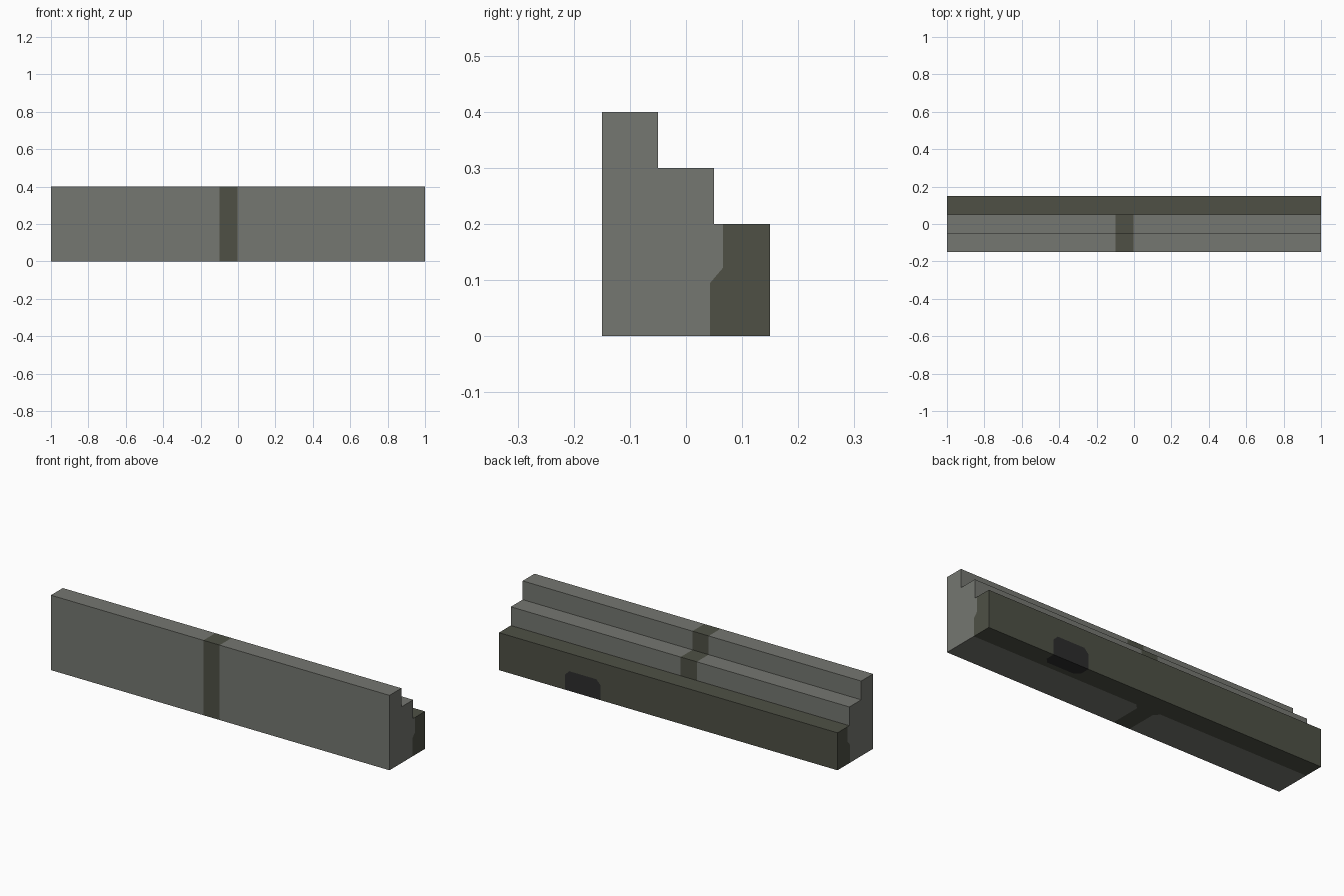
import bpy, bmesh
from mathutils import Vector

if "Cube" in bpy.data.objects:
    bpy.data.objects.remove(bpy.data.objects["Cube"], do_unlink=True)


def material(name, rgb):
    m = bpy.data.materials.new(name)
    m.use_nodes = True
    m.diffuse_color = (*rgb, 1)
    bsdf = m.node_tree.nodes["Principled BSDF"]
    bsdf.inputs["Base Color"].default_value = (*rgb, 1)
    bsdf.inputs["Roughness"].default_value = 0.9
    return m


GREY, OLIVE, DARK = 0, 1, 2
materials = [material("stone grey", (0.178, 0.184, 0.164)),
             material("moss olive", (0.077, 0.081, 0.060)),
             material("drain black", (0.026, 0.026, 0.026))]

STRIPE_X, STRIPE_HALF = -0.051, 0.048      # band across the steps
BAND_Y, FLARE = 0.043, 0.025               # olive strip along the underside
PATCH_X, PATCH_HALF = 0.505, 0.105         # dark opening at the back
PATCH_TOP, PATCH_DEPTH, CORNER = 0.105, 0.075, 0.025
END_LOW, END_HIGH, END_SHIFT = 0.095, 0.122, 0.023

# Stepped profile (y, z), swept along x
profile = [(-0.15, 0), (0.15, 0), (0.15, 0.2), (0.05, 0.2),
           (0.05, 0.3), (-0.05, 0.3), (-0.05, 0.4), (-0.15, 0.4)]
bm = bmesh.new()
end = bm.faces.new([bm.verts.new((-1, y, z)) for y, z in profile])
swept = bmesh.ops.extrude_face_region(bm, geom=[end], use_keep_orig=True)
new_verts = [g for g in swept["geom"] if isinstance(g, bmesh.types.BMVert)]
bmesh.ops.translate(bm, verts=new_verts, vec=(2, 0, 0))
bmesh.ops.recalc_face_normals(bm, faces=bm.faces[:])


def is_end(f):
    return abs(f.normal.x) > 0.9


def is_back(f):
    return f.normal.y > 0.9 and f.calc_center_median().y > 0.1


def is_under(f):
    return f.normal.z < -0.9


def cut(where, point, normal):
    faces = [f for f in bm.faces if where(f)]
    edges = {e for f in faces for e in f.edges}
    verts = {v for f in faces for v in f.verts}
    bmesh.ops.bisect_plane(bm, geom=[*faces, *edges, *verts], dist=1e-5,
                           plane_co=Vector(point), plane_no=Vector(normal).normalized())


# Colour boundaries on the long sides
for side in (-1, 1):
    cut(lambda f: not is_end(f), (STRIPE_X + side * STRIPE_HALF, 0, 0), (1, 0, 0))
    cut(lambda f: is_back(f) or is_under(f), (PATCH_X + side * PATCH_HALF, 0, 0), (1, 0, 0))
    cut(is_back, (PATCH_X + side * (PATCH_HALF - CORNER), 0, PATCH_TOP), (side, 0, 1))
    cut(is_under, (PATCH_X + side * (PATCH_HALF - CORNER), 0.15 - PATCH_DEPTH, 0), (side, -1, 0))
    cut(is_under, (STRIPE_X + side * (STRIPE_HALF + FLARE), BAND_Y, 0), (side, -1, 0))
cut(is_back, (0, 0, PATCH_TOP), (0, 0, 1))
cut(is_under, (0, 0.15 - PATCH_DEPTH, 0), (0, 1, 0))
cut(is_under, (0, BAND_Y, 0), (0, 1, 0))

# Colour boundaries on both ends
for z in (END_LOW, END_HIGH):
    cut(is_end, (0, 0, z), (0, 0, 1))
for y in (BAND_Y, BAND_Y + END_SHIFT):
    cut(is_end, (0, y, 0), (0, 1, 0))
cut(is_end, (0, BAND_Y, END_LOW), (0, END_HIGH - END_LOW, -END_SHIFT))
cut(is_end, (0, 0, 0.2), (0, 0, 1))


def in_patch(x, d, reach):
    dx = abs(x - PATCH_X)
    return dx < PATCH_HALF and d < reach and dx + d < PATCH_HALF + reach - CORNER


def colour(f):
    x, y, z = f.calc_center_median()
    from_stripe = abs(x - STRIPE_X) - STRIPE_HALF
    if is_end(f):
        t = min(max((z - END_LOW) / (END_HIGH - END_LOW), 0), 1)
        return OLIVE if y > BAND_Y + END_SHIFT * t and z < 0.2 else GREY
    if is_back(f):
        return DARK if in_patch(x, z, PATCH_TOP) else OLIVE
    if is_under(f):
        if in_patch(x, 0.15 - y, PATCH_DEPTH):
            return DARK
        flared = from_stripe + BAND_Y - y < FLARE
        return OLIVE if y > BAND_Y or from_stripe < 0 or flared else GREY
    return OLIVE if y > 0.06 or from_stripe < 0 else GREY


for f in bm.faces:
    f.material_index = colour(f)

mesh = bpy.data.meshes.new("stepped_wall")
bm.to_mesh(mesh)
bm.free()
for m in materials:
    mesh.materials.append(m)
wall = bpy.data.objects.new("stepped_wall", mesh)
bpy.context.collection.objects.link(wall)
